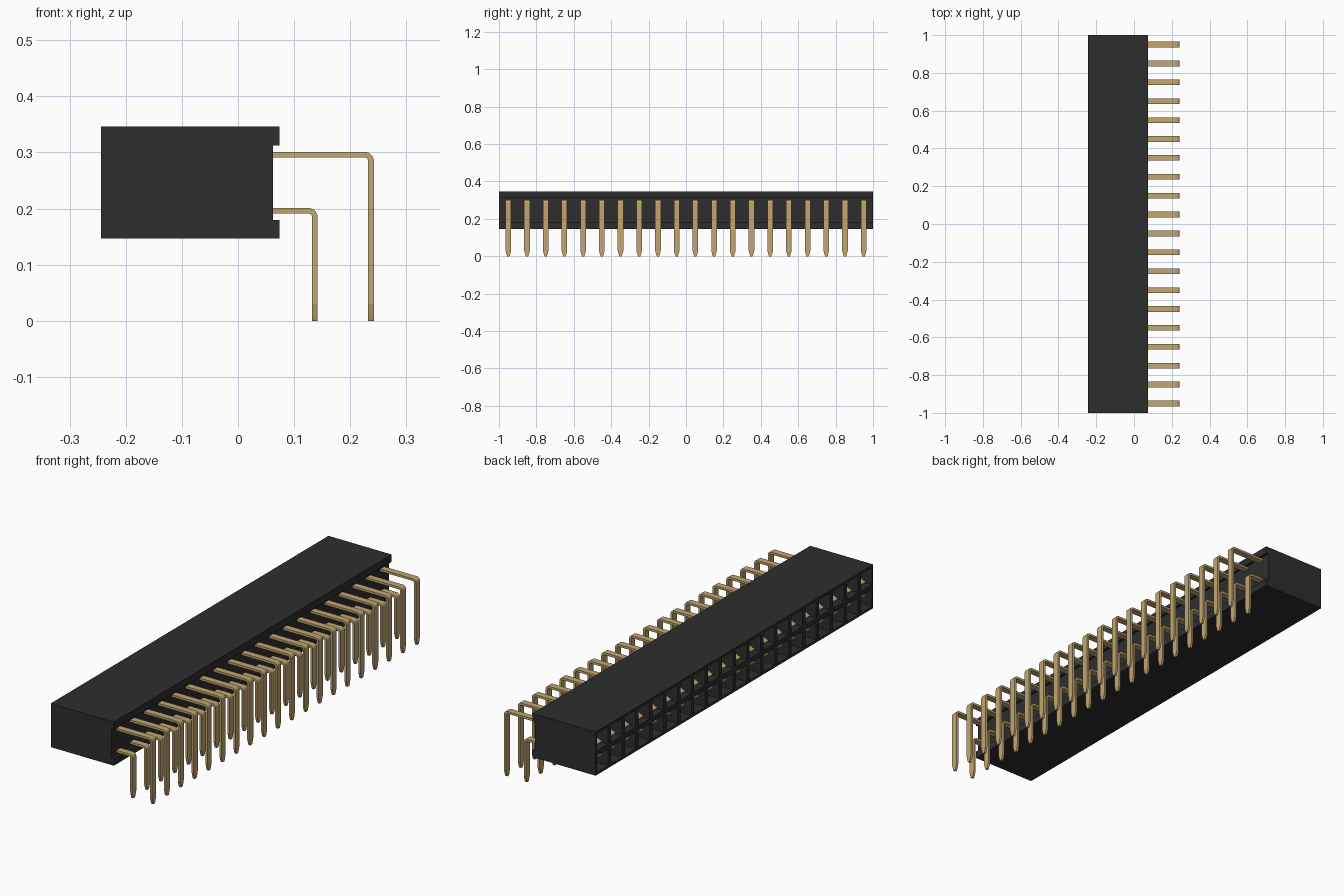
import bpy, bmesh, math
from mathutils import Vector

cube = bpy.data.objects.get("Cube")
if cube:
    bpy.data.objects.remove(cube)

COUNT, PITCH = 20, 0.1
ROWS = {"lower": (0.196, 0.137), "upper": (0.296, 0.237)}   # row height, leg position


def material(name, color, rough):
    m = bpy.data.materials.new(name)
    m.use_nodes = True
    m.diffuse_color = (*color, 1)
    bsdf = m.node_tree.nodes["Principled BSDF"]
    bsdf.inputs["Base Color"].default_value = (*color, 1)
    bsdf.inputs["Roughness"].default_value = rough
    return m


black = material("black plastic", (0.027, 0.027, 0.027), 0.6)
gold = material("gold metal", (0.54, 0.38, 0.17), 0.4)


def finish(name, bm, mat):
    bmesh.ops.recalc_face_normals(bm, faces=bm.faces)
    mesh = bpy.data.meshes.new(name)
    bm.to_mesh(mesh)
    bm.free()
    mesh.materials.append(mat)
    obj = bpy.data.objects.new(name, mesh)
    bpy.context.collection.objects.link(obj)
    return obj


def skin(bm, rings):
    """Join closed rings of points into a capped tube; return faces per span."""
    rings = [[bm.verts.new(p) for p in ring] for ring in rings]
    n = len(rings[0])
    spans = [[bm.faces.new((a[i], a[(i + 1) % n], b[(i + 1) % n], b[i])) for i in range(n)]
             for a, b in zip(rings, rings[1:])]
    bm.faces.new(rings[0])
    bm.faces.new(rings[-1])
    return spans


def strip(name, path, thick=0.01):
    """Flat metal strip along (x, z, half width) points, repeated along y."""
    pts = [Vector((x, 0, z)) for x, z, w in path]
    rings = []
    for i, p in enumerate(pts):
        t = (pts[min(i + 1, len(pts) - 1)] - pts[max(i - 1, 0)]).normalized()
        n = Vector((-t.z, 0, t.x)) * thick / 2
        w = Vector((0, path[i][2], 0))
        rings.append([p + n + w, p + n - w, p - n - w, p - n + w])
    bm = bmesh.new()
    skin(bm, rings)
    obj = finish(name, bm, gold)
    obj.location.y = -PITCH * (COUNT - 1) / 2
    arr = obj.modifiers.new("row", "ARRAY")
    arr.count = COUNT
    arr.use_relative_offset = False
    arr.use_constant_offset = True
    arr.constant_offset_displace = (0, PITCH, 0)
    return obj


# Housing: profile with a long recess at the pin side, one segment per pin
profile = [(-0.244, 0.147), (0.074, 0.147), (0.074, 0.180), (0.062, 0.180),
           (0.062, 0.312), (0.074, 0.312), (0.074, 0.346), (-0.244, 0.346),
           (-0.244, 0.2465)]
bm = bmesh.new()
spans = skin(bm, [[(x, -1 + PITCH * k, z) for x, z in profile] for k in range(COUNT + 1)])
bmesh.ops.recalc_face_normals(bm, faces=bm.faces)

# Sockets: mouth, chamfer and deep pocket in each cell of the mating face
cells = [f for span in spans for f in span[-2:]]
bmesh.ops.inset_individual(bm, faces=cells, thickness=0.015)
bmesh.ops.inset_individual(bm, faces=cells, thickness=0.006, depth=-0.01)
bmesh.ops.inset_individual(bm, faces=cells, thickness=0.0005, depth=-0.14)
finish("housing", bm, black)

# Bent pins with tapered tips, and spring contacts inside the sockets
BEND, HALF = 0.011, 0.015
for row, (z, x) in ROWS.items():
    arc = [(x - BEND + BEND * math.sin(a), z - BEND + BEND * math.cos(a), HALF)
           for a in [math.radians(d) for d in range(0, 91, 18)]]
    strip(row + "_pins", [(0.03, z, HALF)] + arc + [(x, 0.03, HALF), (x, 0.008, 0.009), (x, 0, 0.006)])

    side = -1 if row == "upper" else 1
    strip(row + "_contacts", [(-0.09, z + side * 0.022, 0.018), (-0.17, z + side * 0.02, 0.018),
                              (-0.205, z + side * 0.01, 0.014), (-0.23, z + side * 0.022, 0.014)], 0.006)
